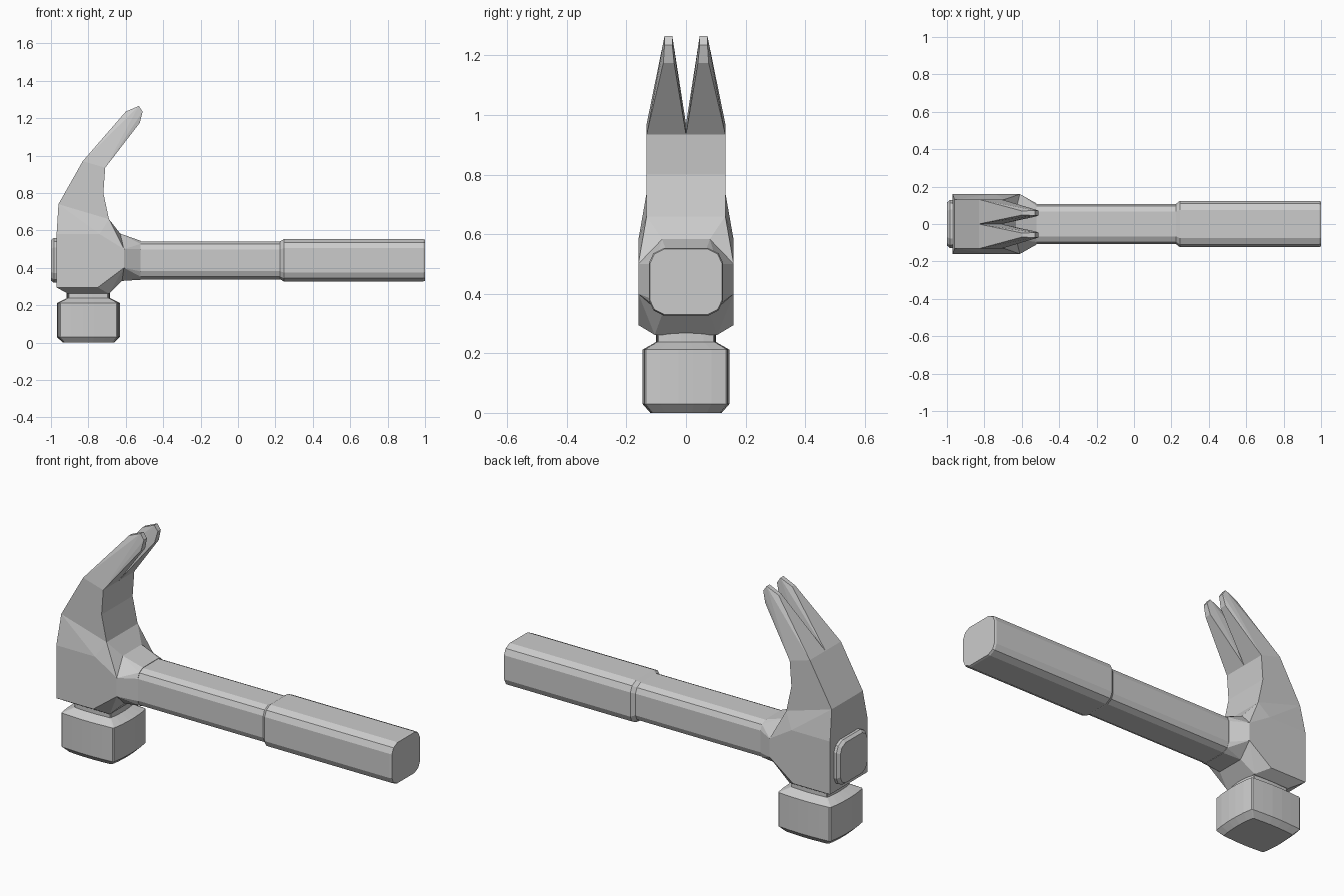
import bpy, bmesh

if "Cube" in bpy.data.objects:
    bpy.data.objects.remove(bpy.data.objects["Cube"])


def finish(name, bm):
    bmesh.ops.recalc_face_normals(bm, faces=bm.faces)
    mesh = bpy.data.meshes.new(name)
    bm.to_mesh(mesh)
    bm.free()
    obj = bpy.data.objects.new(name, mesh)
    bpy.context.collection.objects.link(obj)
    return obj


def hull(name, points):
    bm = bmesh.new()
    for p in points:
        bm.verts.new(p)
    res = bmesh.ops.convex_hull(bm, input=bm.verts)
    loose = [g for g in res["geom_interior"] if isinstance(g, bmesh.types.BMVert)]
    bmesh.ops.delete(bm, geom=loose, context='VERTS')
    bmesh.ops.dissolve_limit(bm, angle_limit=0.01, verts=bm.verts, edges=bm.edges)
    return finish(name, bm)


def loft(name, rings):
    bm = bmesh.new()
    rows = [[bm.verts.new(p) for p in ring] for ring in rings]
    n = len(rows[0])
    for a, b in zip(rows, rows[1:]):
        for i in range(n):
            j = (i + 1) % n
            bm.faces.new((a[i], a[j], b[j], b[i]))
    bm.faces.new(rows[0])
    bm.faces.new(rows[-1])
    return finish(name, bm)


def both(points):
    return [(x, s * y, z) for x, y, z in points for s in (1, -1)]


def four_way(quarter):
    # repeat a first-quadrant outline around all four quadrants
    back = quarter[::-1]
    return (quarter + [(-a, b) for a, b in back]
            + [(-a, -b) for a, b in quarter] + [(a, -b) for a, b in back])


CZ = 0.44
SECTION = four_way([(0.12, 0.065), (0.106, 0.096), (0.073, 0.113)])


def grip_ring(x, sy, sz):
    return [(x, y * sy, CZ + z * sz) for y, z in SECTION]


# Handle with thinner shaft and thicker grip
loft("handle", [grip_ring(x, sy, sz) for x, sy, sz in (
    (-0.62, 0.9, 0.9), (0.225, 0.9, 0.9), (0.245, 1.03, 1.0),
    (0.99, 1.03, 1.0), (1.0, 1.0, 0.97))])

# Handle end showing through the back of the head
loft("handle_stub", [grip_ring(x, s, s) for x, s in (
    (-0.95, 1.06), (-0.985, 1.06), (-1.0, 0.96))])

# Head block, with the handle socket outline on its front
socket = [(-0.61, 0.16, 0.40), (-0.61, 0.16, 0.50),
          (-0.63, 0.08, 0.583), (-0.62, 0.08, 0.33)]
shoulder = [(-0.96, 0.132, 0.74), (-0.69, 0.132, 0.66)]
hull("head_block", both(socket + shoulder + [
    (-0.97, 0.16, 0.295), (-0.75, 0.16, 0.295), (-0.74, 0.16, 0.58),
    (-0.97, 0.16, 0.58), (-0.91, 0.105, 0.262), (-0.69, 0.105, 0.262)]))

# Collar tapering from the socket to the shaft
hull("collar", both(socket) + grip_ring(-0.52, 0.91, 0.92))

# Solid lower part of the claw
profile = [(-0.96, 0.74), (-0.83, 0.97), (-0.71, 0.935), (-0.72, 0.80), (-0.69, 0.66)]
loft("claw_base", [[(x, y, z) for x, z in profile] for y in (-0.132, 0.132)])

# Two tapering prongs split by a V slot
for side, label in ((1, "left"), (-1, "right")):
    prong = [(-0.83, 0, 0.97), (-0.71, 0, 0.935), (-0.83, 0.132, 0.97), (-0.71, 0.132, 0.935)]
    for x, z, inner, outer in ((-0.60, 1.235, 0.048, 0.070), (-0.57, 1.215, 0.040, 0.080),
                               (-0.525, 1.175, 0.040, 0.076), (-0.53, 1.265, 0.046, 0.072),
                               (-0.51, 1.235, 0.046, 0.072)):
        prong += [(x, inner, z), (x, outer, z)]
    hull("claw_prong_" + label, [(x, side * y, z) for x, y, z in prong])

# Striking face: slightly bowed square with bevels and a narrow neck
OUTLINE = four_way([(0.168, 0.025), (0.164, 0.085), (0.156, 0.134),
                    (0.150, 0.139), (0.09, 0.143), (0.03, 0.146)])
loft("striking_face", [[(-0.80 + x * s, y * s, z) for x, y in OUTLINE] for z, s in (
    (0.0, 0.82), (0.03, 1.0), (0.212, 1.0), (0.238, 0.69), (0.28, 0.69))])
